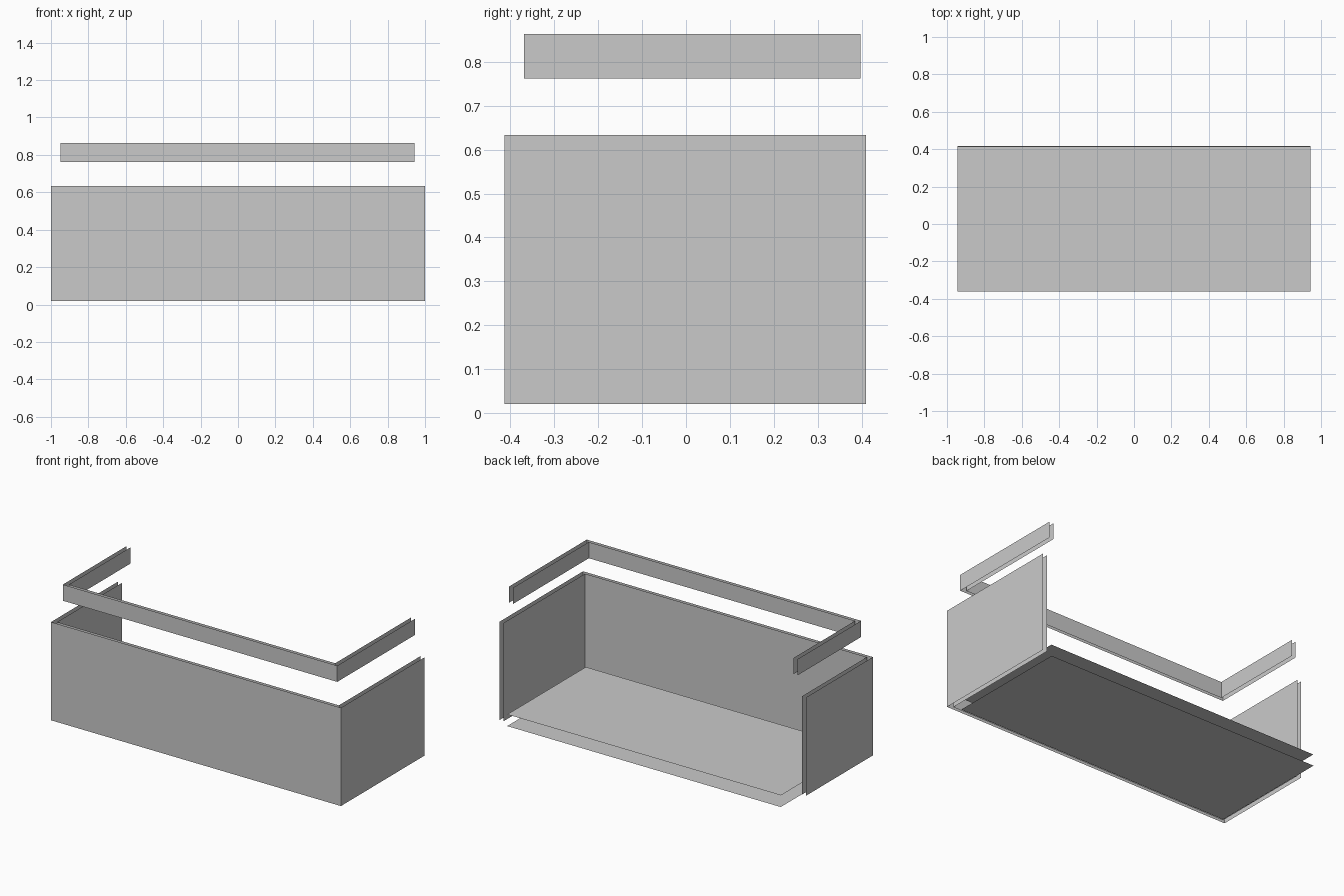
import bpy

cube = bpy.data.objects.get("Cube")
if cube:
    bpy.data.objects.remove(cube, do_unlink=True)

grey = bpy.data.materials.new("light_grey")
COLOR = (0.59, 0.59, 0.59, 1)
grey.use_nodes = True
grey.diffuse_color = COLOR
grey.node_tree.nodes["Principled BSDF"].inputs["Base Color"].default_value = COLOR

SIDE_GAP = 0.028    # spacing of the paired side sheets
FRONT_GAP = 0.02    # spacing of the paired front sheets


def sheet(name, verts):
    """One open four-sided sheet."""
    mesh = bpy.data.meshes.new(name)
    mesh.from_pydata(verts, [], [range(4)])
    mesh.materials.append(grey)
    obj = bpy.data.objects.new(name, mesh)
    bpy.context.collection.objects.link(obj)


def wall(name, a, b, z0, z1):
    """Upright sheet between two plan points."""
    sheet(name, [(*a, z0), (*b, z0), (*b, z1), (*a, z1)])


def surround(name, left, right, front, left_end, right_end, z0, z1):
    """U-shaped surround of paired sheets, open at the back."""
    for skin, s, f in (("outer", 0, 0), ("inner", SIDE_GAP, FRONT_GAP)):
        xl, xr, y = left - s, right + s, front + f
        wall(f"{name}_front_{skin}", (xr, y), (xl, y), z0, z1)
        wall(f"{name}_left_{skin}", (xl, y), (xl, left_end), z0, z1)
        wall(f"{name}_right_{skin}", (xr, right_end), (xr, y), z0, z1)


# Tall lower panels, with a shorter return on the right
surround("panel", 1.0, -1.0, -0.414, 0.41, 0.245, 0.02, 0.633)

# Narrow upper band floating above the panels
surround("band", 0.943, -0.95, -0.369, 0.398, 0.257, 0.762, 0.863)

# Two parallel floor sheets
for name, z, back in (("floor_bottom", 0, 0.416), ("floor_top", 0.072, 0.414)):
    sheet(name, [(-0.945, -0.36, z), (0.943, -0.36, z), (0.943, back, z), (-0.945, back, z)])
